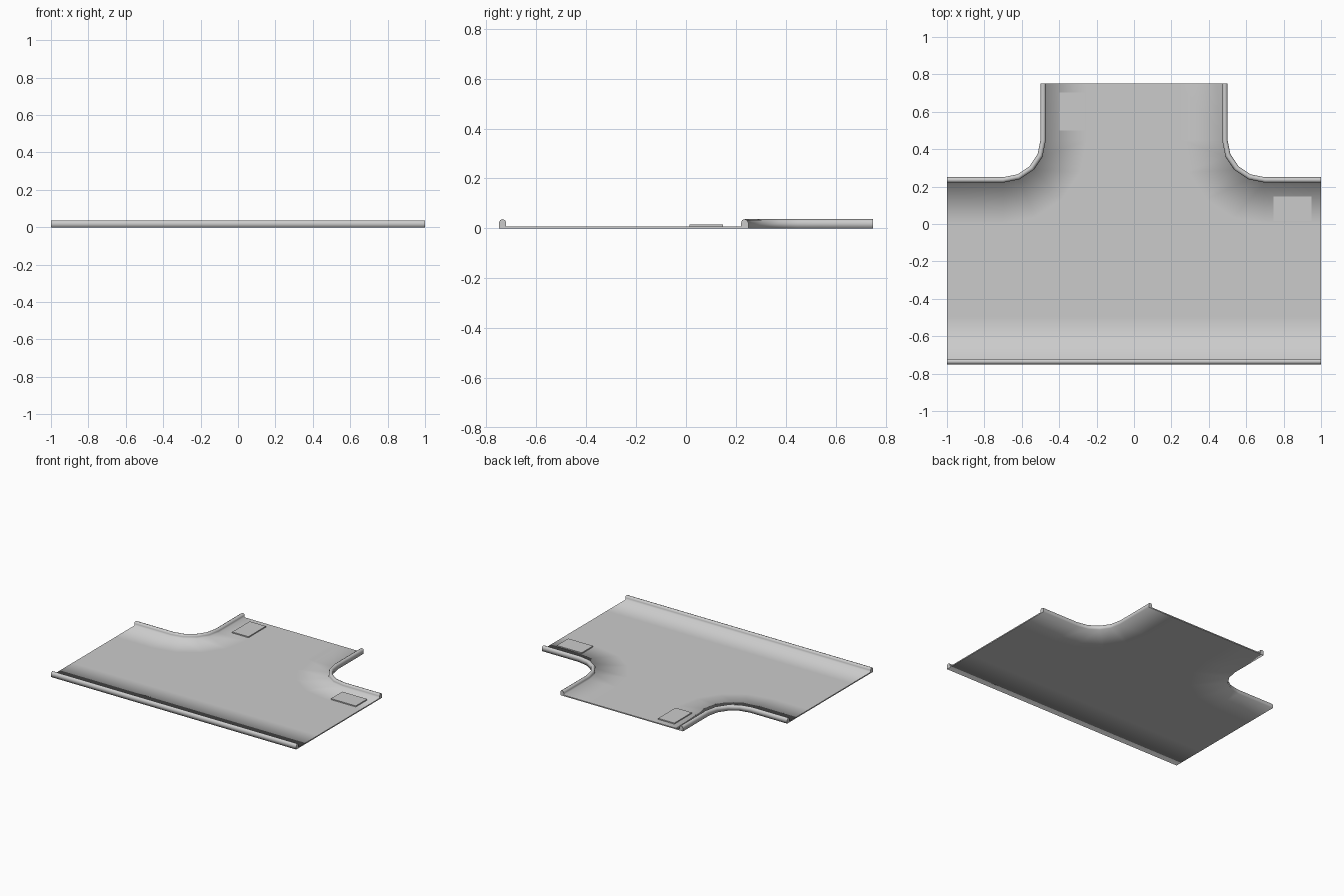
import bpy, bmesh, math

if "Cube" in bpy.data.objects:
    bpy.data.objects.remove(bpy.data.objects["Cube"])

HX, HY = 1.0, 0.75          # half footprint
W, FLOOR, TOP = 0.029, 0.008, 0.037
MARGIN = 0.25               # floor strip beside each curb
R = 0.2                     # inner corner radius

# curb + floor strip section: (inset from outer edge, height)
section = [(MARGIN, 0), (0, 0)]
for i in range(5):
    a = math.pi * (1 - i / 4)
    section.append((W / 2 * (1 + math.cos(a)), TOP - W / 2 + W / 2 * math.sin(a)))
section += [(W, FLOOR), (MARGIN, FLOOR)]

# edge paths: (x, y, inward normal x, inward normal y)
front = [(-HX, -HY, 0, 1), (HX, -HY, 0, 1)]
corner = [(-HX, 0.25, 0, -1)]
for i in range(5):
    a = math.pi / 2 * (i / 4 - 1)
    c, s = math.cos(a), math.sin(a)
    corner.append((-0.7 + R * c, 0.45 + R * s, c, s))
corner.append((-0.5, HY, 1, 0))
corner_r = [(-x, y, -nx, ny) for x, y, nx, ny in corner]

bm = bmesh.new()


def sweep(path):
    rows = [[bm.verts.new((x + nx * o, y + ny * o, z)) for o, z in section]
            for x, y, nx, ny in path]
    for a, b in zip(rows, rows[1:]):
        for j in range(len(section) - 1):
            bm.faces.new((a[j], a[j + 1], b[j + 1], b[j]))
    return rows


f_rows, l_rows, r_rows = sweep(front), sweep(corner), sweep(corner_r)

# central floor, bottom and top
for k in (0, -1):
    loop = [r[k] for r in f_rows] + [r[k] for r in r_rows] + [r[k] for r in reversed(l_rows)]
    bm.faces.new(loop)

# close the three open ends with crisp edges
ends = [e for e in bm.edges if e.is_boundary]
bmesh.ops.holes_fill(bm, edges=ends, sides=0)
bmesh.ops.recalc_face_normals(bm, faces=bm.faces[:])
for f in bm.faces:
    f.smooth = True
for e in ends:
    e.smooth = False
mesh = bpy.data.meshes.new("floor_with_curbs")
bm.to_mesh(mesh)
bm.free()
bpy.context.collection.objects.link(bpy.data.objects.new("floor_with_curbs", mesh))


# raised floor pads
def pad(name, x0, x1, y0, y1, z0=0.002, z1=0.016):
    bpy.ops.mesh.primitive_cube_add(size=1, location=((x0 + x1) / 2, (y0 + y1) / 2, (z0 + z1) / 2))
    ob = bpy.context.object
    ob.name = name
    ob.scale = (x1 - x0, y1 - y0, z1 - z0)


pad("back_pad", -0.397, -0.265, 0.50, 0.703)
pad("right_pad", 0.747, 0.95, 0.015, 0.148)
